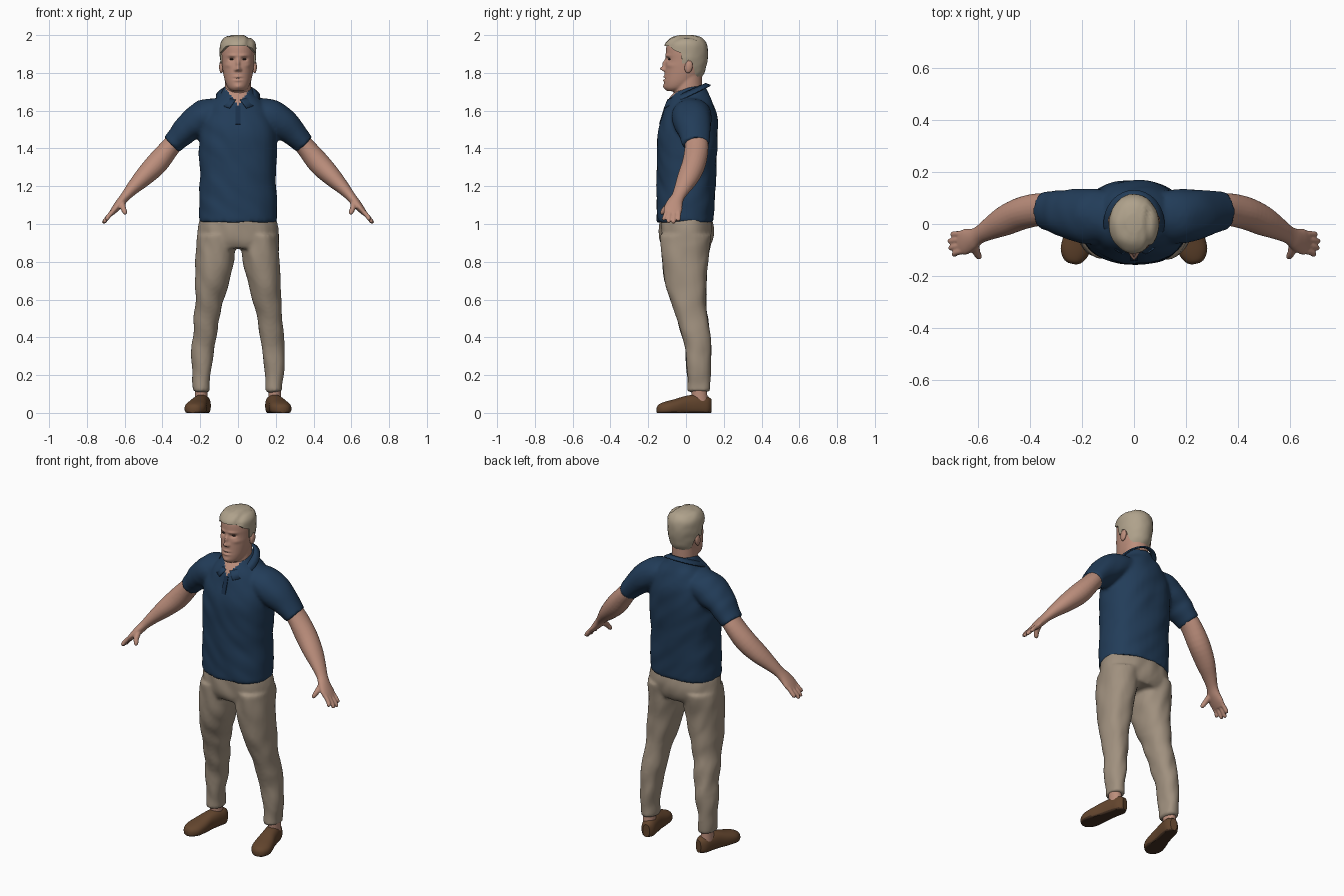
import bpy, bmesh, math
from mathutils import Vector, Matrix, noise

cube = bpy.data.objects.get("Cube")
if cube:
    bpy.data.objects.remove(cube, do_unlink=True)


def material(name, r, g, b):
    m = bpy.data.materials.new(name)
    m.use_nodes = True
    m.diffuse_color = (r, g, b, 1)
    bsdf = next(n for n in m.node_tree.nodes if n.type == 'BSDF_PRINCIPLED')
    bsdf.inputs["Base Color"].default_value = (r, g, b, 1)
    bsdf.inputs["Roughness"].default_value = 0.8
    return m


SKIN = material("skin", .50, .27, .20)
HAIR = material("sandy hair", .43, .36, .26)
NAVY = material("navy cloth", .016, .046, .10)
DARK_NAVY = material("dark navy trim", .010, .030, .07)
KHAKI = material("khaki cloth", .35, .28, .21)
LEATHER = material("brown leather", .125, .06, .027)
SOLE = material("dark sole", .06, .03, .016)
EYE = material("dark eye", .04, .025, .02)


def smooth_rows(rows, steps=4):
    """Catmull-Rom interpolation between rows of ring measurements."""
    out, n = [], len(rows)
    for i in range(n - 1):
        quad = [rows[max(i - 1, 0)], rows[i], rows[i + 1], rows[min(i + 2, n - 1)]]
        for k in range(steps):
            t = k / steps
            out.append([b + .5 * t * (c - a + t * (2*a - 5*b + 4*c - d + t * (3*(b - c) + d - a)))
                        for a, b, c, d in zip(*quad)])
    return out + [list(rows[-1])]


def bridge(bm, loops):
    rings = [[bm.verts.new(p) for p in loop] for loop in loops]
    n = len(rings[0])
    for lo, hi in zip(rings, rings[1:]):
        for i in range(n):
            j = (i + 1) % n
            bm.faces.new((lo[i], lo[j], hi[j], hi[i]))
    bm.faces.new(rings[0][::-1])
    bm.faces.new(rings[-1])


def unit_ring(power=1.0, sides=36):
    def bend(v):
        return math.copysign(abs(v) ** power, v)
    angles = [math.tau * i / sides for i in range(sides)]
    return [(bend(math.cos(a)), bend(math.sin(a))) for a in angles]


def loft(bm, rows, place=lambda a, b, t: (a, b, t), power=1.0):
    """Rows are (position, a min, a max, b min, b max)."""
    bridge(bm, [[place((a0 + a1) / 2 + c * (a1 - a0) / 2, (b0 + b1) / 2 + s * (b1 - b0) / 2, t)
                 for c, s in unit_ring(power)] for t, a0, a1, b0, b1 in smooth_rows(rows)])


def tube(bm, rows, side=1):
    """Rows are (x, y, z, thickness radius, depth radius) along a limb."""
    rows = smooth_rows(rows)
    pts = [Vector(r[:3]) for r in rows]
    loops = []
    for i, r in enumerate(rows):
        t = (pts[min(i + 1, len(pts) - 1)] - pts[max(i - 1, 0)]).normalized()
        u = Vector((0, 1, 0))
        u = (u - t * u.dot(t)).normalized()
        w = u.cross(t)
        ring = [pts[i] + w * r[3] * c + u * r[4] * s for c, s in unit_ring(sides=24)]
        loops.append([(side * p.x, p.y, p.z) for p in ring])
    bridge(bm, loops)


def bake(obj):
    graph = bpy.context.evaluated_depsgraph_get()
    mesh = bpy.data.meshes.new_from_object(obj.evaluated_get(graph))
    obj.modifiers.clear()
    obj.data = mesh


def finish(name, bm, mats, voxel=0, relax=4, sculpt=None, paint=None, cutter=None, sharp=.8):
    bmesh.ops.recalc_face_normals(bm, faces=bm.faces)
    obj = bpy.data.objects.new(name, bpy.data.meshes.new(name))
    bm.to_mesh(obj.data)
    bm.free()
    bpy.context.collection.objects.link(obj)
    if voxel:
        fuse = obj.modifiers.new("fuse", 'REMESH')
        fuse.mode, fuse.voxel_size = 'VOXEL', voxel
        soft = obj.modifiers.new("soften", 'SMOOTH')
        soft.factor, soft.iterations = .5, relax
        bake(obj)
    if sculpt:
        moves = [sculpt(v.co.copy(), v.normal.copy()) for v in obj.data.vertices]
        for v, co in zip(obj.data.vertices, moves):
            v.co = co
    if cutter:
        trim = obj.modifiers.new("trim", 'BOOLEAN')
        trim.operation, trim.solver, trim.object = 'INTERSECT', 'EXACT', cutter
        bake(obj)
    obj.data.materials.clear()
    for m in mats:
        obj.data.materials.append(m)
    for f in obj.data.polygons:
        f.use_smooth = True
        f.material_index = paint(f.center) if paint else 0
    obj.data.set_sharp_from_angle(angle=sharp)
    return obj


def ellipsoid(name, mat, centre, radii, turn=0.0):
    bm = bmesh.new()
    bmesh.ops.create_uvsphere(bm, u_segments=20, v_segments=12, radius=1)
    bm.transform(Matrix.Translation(centre) @ Matrix.Rotation(turn, 4, 'X')
                 @ Matrix.Diagonal((*radii, 1)))
    return finish(name, bm, [mat], sharp=3)


def folds(amount, fx, fz):
    def move(co, n):
        return co + n * amount * noise.noise(Vector((co.x * fx, co.y * fx, co.z * fz + co.x * 9)))
    return move


# polo shirt: torso and sleeves fused, open neck coloured as skin
bm = bmesh.new()
torso = [(1.01, .207, -.155, .147), (1.1, .207, -.156, .152), (1.25, .202, -.153, .157),
         (1.4, .207, -.154, .168), (1.5, .2, -.147, .168), (1.58, .18, -.122, .16),
         (1.645, .14, -.1, .142), (1.69, .09, -.07, .12), (1.73, .07, -.03, .1)]
loft(bm, [(z, -w, w, f, b) for z, w, f, b in torso], power=.88)
for s in (1, -1):
    tube(bm, [(.11, .03, 1.59, .08, .1), (.17, .03, 1.57, .09, .105), (.23, .035, 1.535, .087, .1),
              (.29, .045, 1.485, .07, .085), (.352, .052, 1.422, .056, .074)], s)
finish("polo_shirt", bm, [NAVY, SKIN], voxel=.01, relax=5, sculpt=folds(.006, 9, 12),
       paint=lambda c: int(c.y < -.02 and c.z > 1.63 + 1.3 * abs(c.x)))

# collar: flared band with pointed front flaps
bm = bmesh.new()
steps, pairs = 30, []
for i in range(steps + 1):
    a = math.radians(8 + 344 * i / steps)
    c = math.cos(a)
    low = a + .28 * math.sin(a) * max(c, 0) ** 2 + (.22 if i == 0 else -.22 if i == steps else 0)
    top_z = 1.7 - .043 * c
    pairs.append([bm.verts.new(p) for p in (
        (.077 * math.sin(a), .003 - .1 * c, top_z),
        (.116 * math.sin(low), .003 - .127 * math.cos(low), top_z - .028 - .018 * c))])
for (a, b), (c, d) in zip(pairs, pairs[1:]):
    bm.faces.new((a, b, d, c))
collar = finish("collar", bm, [NAVY])
thick = collar.modifiers.new("thickness", 'SOLIDIFY')
thick.thickness, thick.offset = .007, 0

# button placket
bm = bmesh.new()
bmesh.ops.create_cube(bm, size=1)
bm.transform(Matrix.Translation((0, -.124, 1.575)) @ Matrix.Rotation(-.3, 4, 'X')
             @ Matrix.Diagonal((.026, .009, .1, 1)))
finish("placket", bm, [DARK_NAVY])

# trousers: hips and legs fused
bm = bmesh.new()
loft(bm, [(.87, -.19, .19, -.12, .12), (.91, -.213, .213, -.137, .138),
          (.97, -.212, .212, -.141, .145), (1.03, -.198, .198, -.14, .135)], power=.9)
leg = [(.94, .012, .215, -.135, .135), (.8, .022, .223, -.127, .117), (.7, .047, .224, -.11, .108),
       (.6, .075, .227, -.084, .108), (.5, .097, .232, -.05, .116), (.35, .124, .242, -.01, .134),
       (.2, .145, .242, .004, .131), (.115, .152, .237, .009, .126)]
for s in (1, -1):
    loft(bm, leg, lambda a, b, t: (s * a, b, t), .92)
finish("trousers", bm, [KHAKI], voxel=.01, relax=4, sculpt=folds(.009, 12, 9))

# head and neck, with the face pressed out of a smooth form
skull = [(1.703, .03, -.1, -.03), (1.72, .052, -.114, .02), (1.75, .067, -.117, .06),
         (1.79, .077, -.114, .088), (1.83, .083, -.111, .1), (1.87, .087, -.107, .107),
         (1.91, .089, -.107, .108), (1.95, .084, -.1, .1), (1.98, .06, -.067, .073),
         (1.992, .02, -.02, .03)]
features = [(.034, 1.872, .015, .009, .014), (.03, 1.892, .024, .007, -.006),
            (0, 1.848, .009, .022, -.018), (0, 1.822, .012, .01, -.024),
            (.012, 1.815, .008, .007, -.010), (0, 1.77, .022, .004, .006),
            (0, 1.78, .02, .005, -.007), (0, 1.76, .018, .005, -.007),
            (0, 1.727, .02, .012, -.006), (.055, 1.84, .018, .012, -.005)]


def face(co, n):
    if co.y < -.03 and n.y < 0:
        for x, z, sx, sz, depth in features:
            co.y += depth * math.exp(-((abs(co.x) - x) / sx) ** 2 - ((co.z - z) / sz) ** 2)
    return co


bm = bmesh.new()
loft(bm, [(z, -w, w, f, b) for z, w, f, b in skull])
loft(bm, [(1.6, -.075, .075, -.06, .08), (1.7, -.07, .07, -.064, .085), (1.8, -.068, .068, -.05, .085)])
finish("head", bm, [SKIN], voxel=.005, relax=5, sculpt=face, sharp=2)

# hair: enlarged skull form trimmed to the hairline, with a side parting
outline = [(-.16, 1.943), (-.088, 1.943), (-.06, 1.918), (-.025, 1.905), (-.02, 1.85), (-.002, 1.85),
           (.012, 1.868), (.036, 1.85), (.048, 1.795), (.07, 1.765), (.16, 1.765), (.16, 2.1), (-.16, 2.1)]
bm = bmesh.new()
sheet = bm.faces.new([bm.verts.new((-.2, y, z)) for y, z in outline])
grown = bmesh.ops.extrude_face_region(bm, geom=[sheet])["geom"]
bmesh.ops.translate(bm, vec=(.4, 0, 0), verts=[v for v in grown if isinstance(v, bmesh.types.BMVert)])
hairline = finish("hairline_cutter", bm, [HAIR])


def comb(co, n):
    if co.z > 1.93 and co.y < .06:
        co -= n * .009 * math.exp(-((co.x - .058) / .011) ** 2)
    return co + n * .003 * noise.noise(Vector((co.x * 60, co.y * 18, co.z * 25)))


bm = bmesh.new()
loft(bm, [(z + .008, -w - .008, w + .008, f - .009, b + .008) for z, w, f, b in skull])
finish("hair", bm, [HAIR], sculpt=comb, cutter=hairline)
bpy.data.objects.remove(hairline, do_unlink=True)

# shoe measurements run from toe to heel
shoe = [(-.157, -.015, .015, 0, .03), (-.145, -.036, .036, -.01, .046), (-.11, -.055, .055, -.015, .06),
        (-.06, -.055, .055, -.015, .073), (0, -.046, .046, -.015, .09), (.06, -.043, .043, -.015, .097),
        (.11, -.038, .038, -.015, .09), (.135, -.02, .02, 0, .075)]
fingers = [(-.038, .703, -.04, 1.016), (-.06, .713, -.066, 1.003),
           (-.082, .71, -.092, 1.006), (-.103, .697, -.117, 1.02)]

for side, s in (("left", 1), ("right", -1)):
    # bare arm with hand, fingers and thumb
    bm = bmesh.new()
    tube(bm, [(.3, .05, 1.475, .05, .06), (.36, .056, 1.405, .052, .063), (.43, .042, 1.32, .059, .063),
              (.5, .012, 1.248, .05, .058), (.56, -.02, 1.187, .035, .043), (.597, -.042, 1.145, .026, .035),
              (.625, -.06, 1.11, .024, .043), (.652, -.069, 1.078, .019, .05),
              (.673, -.071, 1.053, .013, .044)], s)
    for y, tx, ty, tz in fingers:
        tube(bm, [(.655, y, 1.075, .012, .012), (.685, (y + ty) / 2, 1.042, .012, .012),
                  (tx - .004, ty, tz + .008, .011, .011), (tx, ty, tz, .006, .006)], s)
    tube(bm, [(.615, -.075, 1.115, .018, .018), (.608, -.108, 1.085, .015, .015),
              (.598, -.126, 1.06, .012, .012), (.596, -.132, 1.052, .006, .006)], s)
    finish(side + "_arm", bm, [SKIN], voxel=.005, relax=3, sharp=2)

    # ankle
    bm = bmesh.new()
    loft(bm, [(.05, .158, .228, .03, .118), (.1, .162, .228, .03, .112), (.16, .162, .23, .025, .11)],
         lambda a, b, t: (s * a, b, t))
    finish(side + "_ankle", bm, [SKIN])

    # slip-on shoe, turned outwards, flat underneath
    bm = bmesh.new()
    loft(bm, shoe, lambda a, b, t: (a, t, max(b, 0)), .85)
    bm.transform(Matrix.Translation((s * .205, 0, 0)) @ Matrix.Rotation(s * .22, 4, 'Z'))
    finish(side + "_shoe", bm, [LEATHER, SOLE], paint=lambda c: int(c.z < .008))

    # ear and eye
    ellipsoid(side + "_ear", SKIN, (s * .088, .014, 1.832), (.012, .021, .034), -.2)
    ellipsoid(side + "_eye", EYE, (s * .034, -.089, 1.872), (.012, .006, .004))
